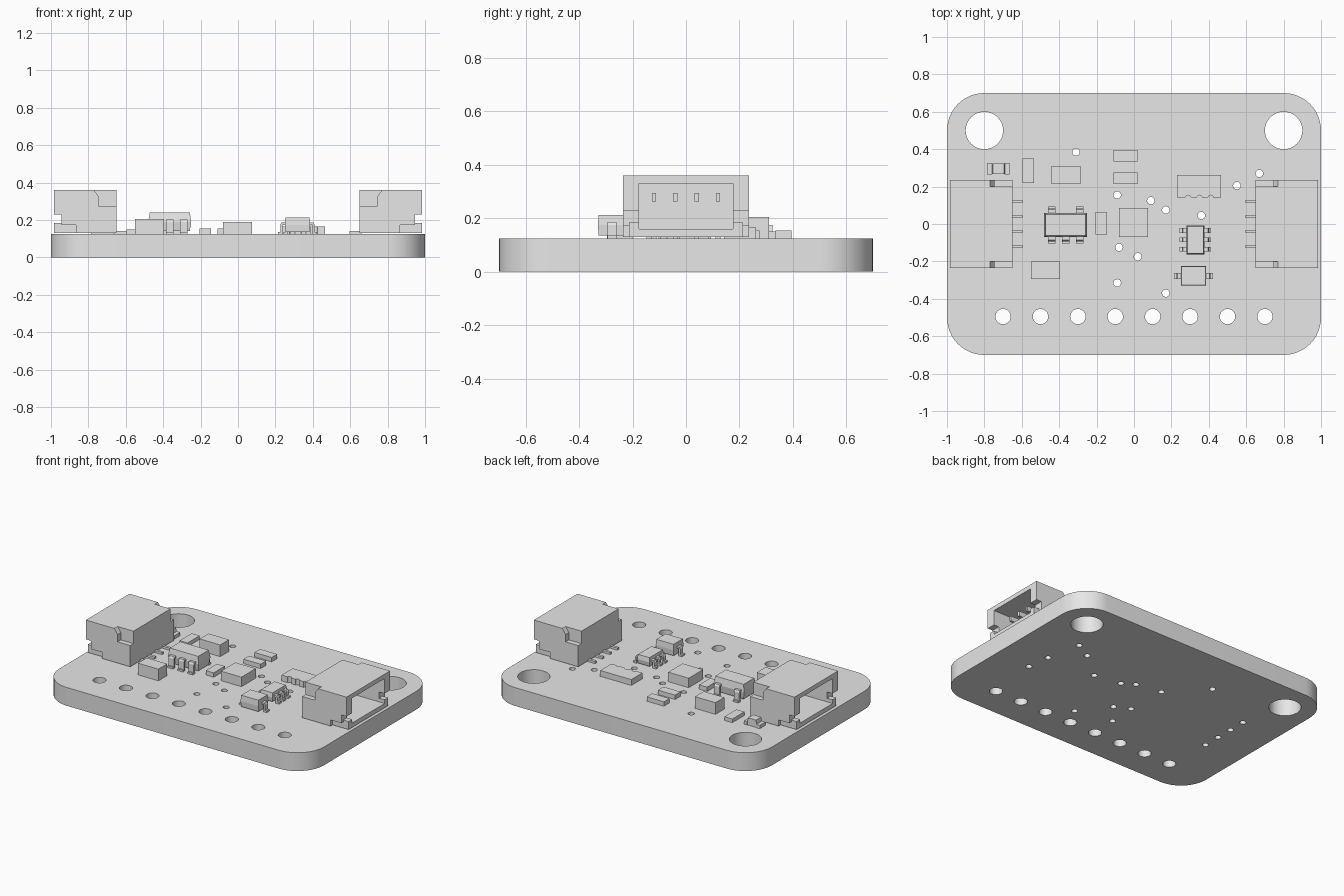
import bpy, bmesh, math
from mathutils import Vector

if "Cube" in bpy.data.objects:
    bpy.data.objects.remove(bpy.data.objects["Cube"], do_unlink=True)

grey = bpy.data.materials.new("plain_grey")
grey.use_nodes = True
COLOUR = (0.8, 0.8, 0.8, 1)
grey.diffuse_color = COLOUR
grey.node_tree.nodes["Principled BSDF"].inputs["Base Color"].default_value = COLOUR
TOP = 0.125


def prism(bm, pts, axis, a, b):
    """Extrude a 2D outline along an axis; outline holds the other two coordinates in order."""
    def place(p, t):
        c = list(p)
        c.insert(axis, t)
        return bm.verts.new(c)
    lo = [place(p, a) for p in pts]
    hi = [place(p, b) for p in pts]
    n = len(pts)
    faces = [bm.faces.new(lo), bm.faces.new(hi)]
    for i in range(n):
        j = (i + 1) % n
        faces.append(bm.faces.new((lo[i], lo[j], hi[j], hi[i])))
    bmesh.ops.recalc_face_normals(bm, faces=faces)


def box(bm, x0, x1, y0, y1, z0, z1):
    prism(bm, [(x0, y0), (x1, y0), (x1, y1), (x0, y1)], 2, z0, z1)


def circle(x, y, r, n):
    return [(x + r * math.cos(2 * math.pi * i / n), y + r * math.sin(2 * math.pi * i / n))
            for i in range(n)]


def finish(bm, name):
    me = bpy.data.meshes.new(name)
    bm.to_mesh(me)
    bm.free()
    me.materials.append(grey)
    ob = bpy.data.objects.new(name, me)
    bpy.context.collection.objects.link(ob)
    return ob


def cut(ob, cutter):
    """Subtract the cutter, bake the result and drop the cutter."""
    cutter.hide_render = True
    mod = ob.modifiers.new("cut", 'BOOLEAN')
    mod.operation, mod.solver, mod.object = 'DIFFERENCE', 'EXACT', cutter
    mod.use_self = True
    dg = bpy.context.evaluated_depsgraph_get()
    me = bpy.data.meshes.new_from_object(ob.evaluated_get(dg))
    ob.modifiers.clear()
    ob.data = me
    bpy.data.objects.remove(cutter, do_unlink=True)


# Board with rounded corners
R, STEPS = 0.2, 12
outline = []
for k, (sx, sy) in enumerate([(1, 1), (-1, 1), (-1, -1), (1, -1)]):
    for i in range(STEPS + 1):
        a = math.pi / 2 * (k + i / STEPS)
        outline.append((sx * (1 - R) + R * math.cos(a), sy * (0.7 - R) + R * math.sin(a)))
bm = bmesh.new()
prism(bm, outline, 2, 0, TOP)
board = finish(bm, "circuit_board")

# Mounting holes, header holes and small vias
holes = [(s * 0.8, 0.5, 0.1, 48) for s in (-1, 1)]
holes += [(-0.7 + 0.2 * i, -0.495, 0.041, 28) for i in range(8)]
vias = [(-0.31, 0.385), (-0.09, 0.155), (0.09, 0.125), (0.17, 0.075), (0.36, 0.045),
        (0.55, 0.205), (0.67, 0.27), (-0.08, -0.125), (0.02, -0.175), (-0.09, -0.315),
        (0.17, -0.37), (0.74, -0.13), (0.72, 0.03)]
vias += [(-0.72, -0.17 + 0.12 * i) for i in range(4)]
holes += [(x, y, 0.02, 16) for x, y in vias]
bm = bmesh.new()
for x, y, r, n in holes:
    prism(bm, circle(x, y, r, n), 2, -0.1, 0.3)
cut(board, finish(bm, "hole_cutter"))
bpy.ops.object.select_all(action='DESELECT')
board.select_set(True)
bpy.context.view_layer.objects.active = board
bpy.ops.object.shade_smooth_by_angle(angle=math.radians(30))


# Side-entry sockets, opening outwards at both ends
def socket(s, name):
    def sbox(bm, x0, x1, *rest):
        box(bm, *sorted((s * x0, s * x1)), *rest)
    bm = bmesh.new()
    sbox(bm, 0.65, 0.985, -0.235, 0.235, 0.13, 0.36)
    shell = finish(bm, name + "_shell")
    bm = bmesh.new()
    sbox(bm, 0.72, 1.05, -0.175, 0.175, 0.16, 0.33)
    shoulder = [(0.77, 0.37), (0.77, 0.36), (0.745, 0.325), (0.745, 0.275), (0.6, 0.275), (0.6, 0.37)]
    notch = [(1.0, 0.228), (0.945, 0.228), (0.945, 0.172), (0.865, 0.172), (0.865, 0.12), (1.0, 0.12)]
    for t in (-1, 1):
        prism(bm, [(s * x, z) for x, z in shoulder], 1, t * 0.2, t * 0.3)
        prism(bm, [(s * x, z) for x, z in notch], 1, t * 0.213, t * 0.3)
        sbox(bm, 0.945, 1.05, *sorted((t * 0.17, t * 0.22)), 0.185, 0.228)
    cut(shell, finish(bm, name + "_cutter"))
    bm = bmesh.new()
    for i in range(4):
        y = -0.12 + 0.08 * i
        sbox(bm, 0.71, 0.9, y - 0.008, y + 0.008, 0.262, 0.295)
        sbox(bm, 0.597, 0.66, y - 0.009, y + 0.009, TOP, 0.14)
    finish(bm, name + "_pins")


socket(1, "left_socket")
socket(-1, "right_socket")


# Plain block components: name, x range, y range, top
for name, x0, x1, y0, y1, z in [
        ("resistor_west", -0.595, -0.535, 0.22, 0.35, 0.15),
        ("capacitor_back", -0.44, -0.285, 0.215, 0.31, 0.205),
        ("resistor_back", -0.11, 0.02, 0.335, 0.395, 0.155),
        ("resistor_mid_back", -0.11, 0.02, 0.215, 0.275, 0.155),
        ("resistor_mid", -0.205, -0.145, -0.055, 0.065, 0.155),
        ("sensor_chip", -0.08, 0.075, -0.07, 0.085, 0.19),
        ("capacitor_front", -0.55, -0.395, -0.295, -0.2, 0.205)]:
    bm = bmesh.new()
    box(bm, x0, x1, y0, y1, TOP, z)
    finish(bm, name)

# Resistor network with scalloped front and back edges
bm = bmesh.new()
x0, x1, yf, yb = 0.23, 0.465, 0.142, 0.262
edge = [(x0, yf)]
for k in range(3):
    edge += [(x0 + 0.06 * (k + 1) - 0.014 * math.cos(a), yf + 0.012 * math.sin(a))
             for a in [math.pi * i / 6 for i in range(7)]]
prism(bm, edge + [(x1, yf), (x1, yb), (x0, yb)], 2, TOP, 0.165)
finish(bm, "resistor_network")

# Indicator lamp: base, two terminals and raised lens
bm = bmesh.new()
box(bm, -0.785, -0.665, 0.275, 0.315, TOP, 0.14)
for x in (-0.785, -0.69):
    box(bm, x, x + 0.025, 0.265, 0.325, TOP, 0.148)
prism(bm, [(-0.765, TOP), (-0.685, TOP), (-0.695, 0.175), (-0.755, 0.175)], 1, 0.267, 0.323)
finish(bm, "indicator_lamp")


# Moulded packages with tapered bodies and bent leads
def package(name, cx, cy, hx, hy, z0, z1, taper, axis, reach, width, sides):
    bm = bmesh.new()
    zm = (z0 + z1) / 2
    rings = []
    for z, t in ((z0, taper), (zm, 0), (z1, taper)):
        rings.append([bm.verts.new((cx + sx * (hx - t), cy + sy * (hy - t), z))
                      for sx, sy in ((-1, -1), (1, -1), (1, 1), (-1, 1))])
    bm.faces.new(rings[0])
    bm.faces.new(rings[2])
    for lo, hi in zip(rings, rings[1:]):
        for i in range(4):
            j = (i + 1) % 4
            bm.faces.new((lo[i], lo[j], hi[j], hi[i]))
    bmesh.ops.recalc_face_normals(bm, faces=bm.faces[:])
    finish(bm, name + "_body")
    # Lead profile runs outward from the body, down, then out along the board
    half, centre, other = (hx, cx, cy) if axis == 0 else (hy, cy, cx)
    th = 0.012
    mid = half + (reach - half) * 0.5
    lead = [(half - 0.01, zm + th), (mid, zm + th), (mid + th * 0.5, zm), (mid + th * 0.5, TOP + th),
            (reach, TOP + th), (reach, TOP), (mid - th * 0.5, TOP), (mid - th * 0.5, zm),
            (half - 0.01, zm)]
    bm = bmesh.new()
    for s, offsets in sides:
        for o in offsets:
            prism(bm, [(centre + s * d, z) for d, z in lead], 1 - axis,
                  other + o - width / 2, other + o + width / 2)
    finish(bm, name + "_leads")


package("regulator", -0.365, -0.005, 0.115, 0.065, 0.14, 0.24, 0.008, 1, 0.098, 0.04,
        [(-1, (-0.075, 0, 0.075)), (1, (-0.075, 0.075))])
package("level_shifter", 0.328, -0.085, 0.048, 0.077, 0.135, 0.195, 0.005, 0, 0.085, 0.025,
        [(-1, (-0.05, 0, 0.05)), (1, (-0.05, 0, 0.05))])
package("diode", 0.318, -0.277, 0.068, 0.053, 0.135, 0.213, 0.003, 0, 0.104, 0.032,
        [(-1, (0,)), (1, (0,))])
